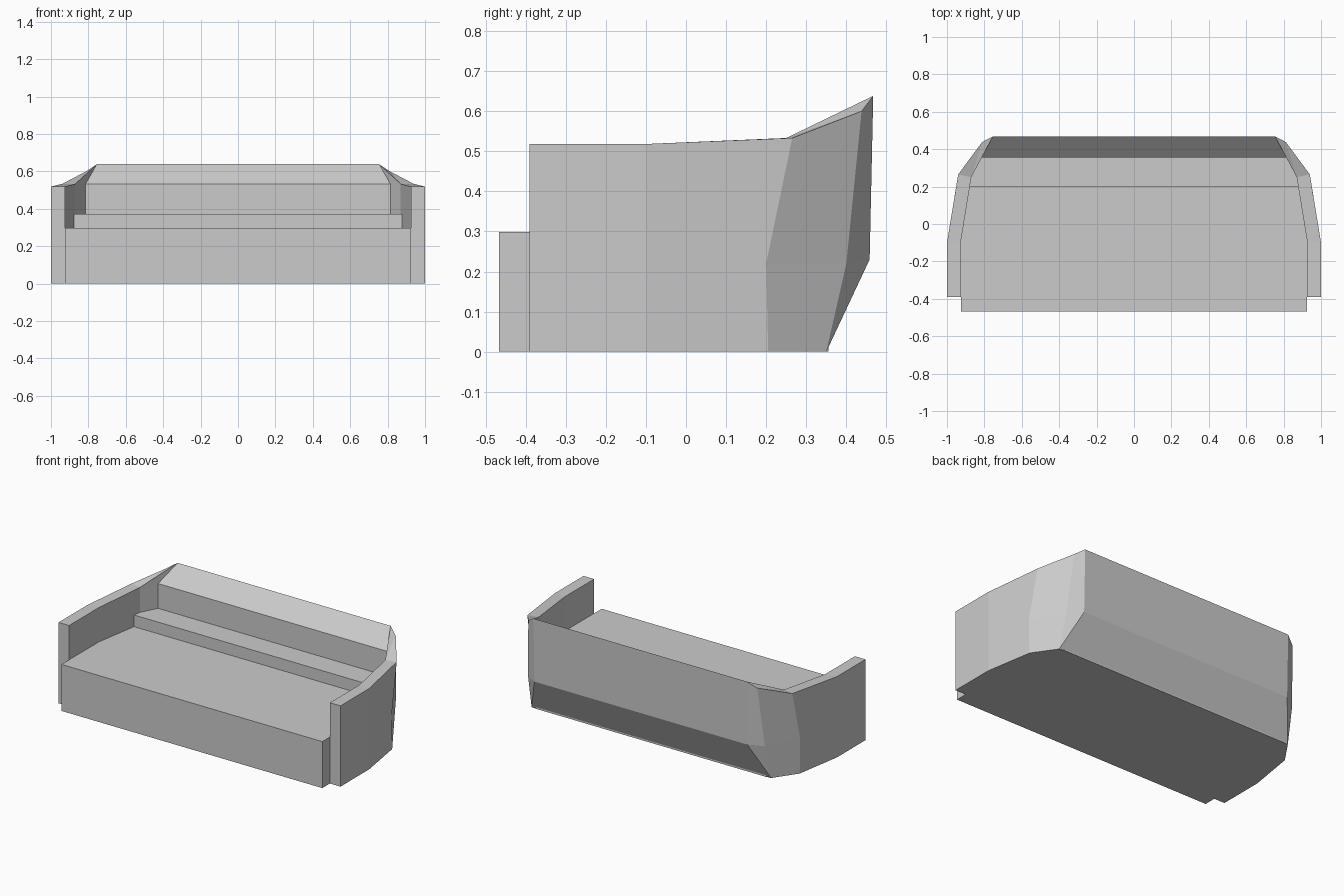
import bpy, bmesh

cube = bpy.data.objects.get("Cube")
if cube:
    bpy.data.objects.remove(cube, do_unlink=True)

grey = bpy.data.materials.new("plain grey")
grey.use_nodes = True
COLOUR = (0.6, 0.6, 0.6, 1)
grey.diffuse_color = COLOUR
grey.node_tree.nodes["Principled BSDF"].inputs["Base Color"].default_value = COLOUR


def finish(name, bm):
    bmesh.ops.recalc_face_normals(bm, faces=bm.faces)
    mesh = bpy.data.meshes.new(name)
    bm.to_mesh(mesh)
    bm.free()
    mesh.materials.append(grey)
    obj = bpy.data.objects.new(name, mesh)
    bpy.context.collection.objects.link(obj)


def mirrored(half):
    """Continue a half path across x = 0."""
    return half + [(-p[0], *p[1:]) for p in reversed(half)]


def prism(name, half, z0, z1):
    """Extrude a mirrored outline upwards."""
    bm = bmesh.new()
    base = bm.faces.new([bm.verts.new((x, y, z0)) for x, y in mirrored(half)])
    top = bmesh.ops.extrude_face_region(bm, geom=[base], use_keep_orig=True)
    verts = [v for v in top["geom"] if isinstance(v, bmesh.types.BMVert)]
    bmesh.ops.translate(bm, verts=verts, vec=(0, 0, z1 - z0))
    finish(name, bm)


def wrapped_shell(name, rows):
    """Loft closed cross-sections along a mirrored path; repeated points make triangles."""
    bm = bmesh.new()
    shared = {}

    def face(points):
        points = list(dict.fromkeys(points))
        if len(points) > 2:
            bm.faces.new([shared.setdefault(p, None) or make(p) for p in points])

    def make(p):
        shared[p] = bm.verts.new(p)
        return shared[p]

    rows = [mirrored(r) for r in rows]
    for a, b in zip(rows, rows[1:] + rows[:1]):
        for i in range(len(a) - 1):
            face((a[i], a[i + 1], b[i + 1], b[i]))
    for end in (0, -1):
        face([r[end] for r in rows])
    finish(name, bm)


# Arms and back: each row runs from the front of an arm to the back corner
front, bend, inner = (0.925, -0.39), (0.925, -0.09), (0.87, 0.25)
back = (0.815, 0.355)
peak = (0.755, 0.467, 0.638)
bottom = [(1, -0.39, 0), (1, -0.1, 0), (0.95, 0.205, 0), (0.85, 0.35, 0), (0.85, 0.35, 0)]
middle = [(1, -0.39, 0.22), (1, -0.1, 0.22), (0.95, 0.2, 0.22), (0.84, 0.4, 0.22),
          (0.755, 0.458, 0.23)]
rim = [(1, -0.39, 0.518), (1, -0.1, 0.518), (0.94, 0.265, 0.533), (0.812, 0.438, 0.6), peak]
rim_inner = [(*front, 0.518), (*bend, 0.518)] + [(*inner, 0.533)] * 2 + [peak]
lip = rim_inner[:4] + [(*back, 0.532)]
floor = [(x, y, 0) for x, y, z in lip]
wrapped_shell("arms_and_back", [bottom, middle, rim, rim_inner, lip, floor])

# Seat block and the raised ledge behind it
prism("seat", [(0.925, -0.467), bend, inner, back], 0, 0.298)
prism("back_ledge", [(0.88, 0.2), inner, back], 0.298, 0.373)
